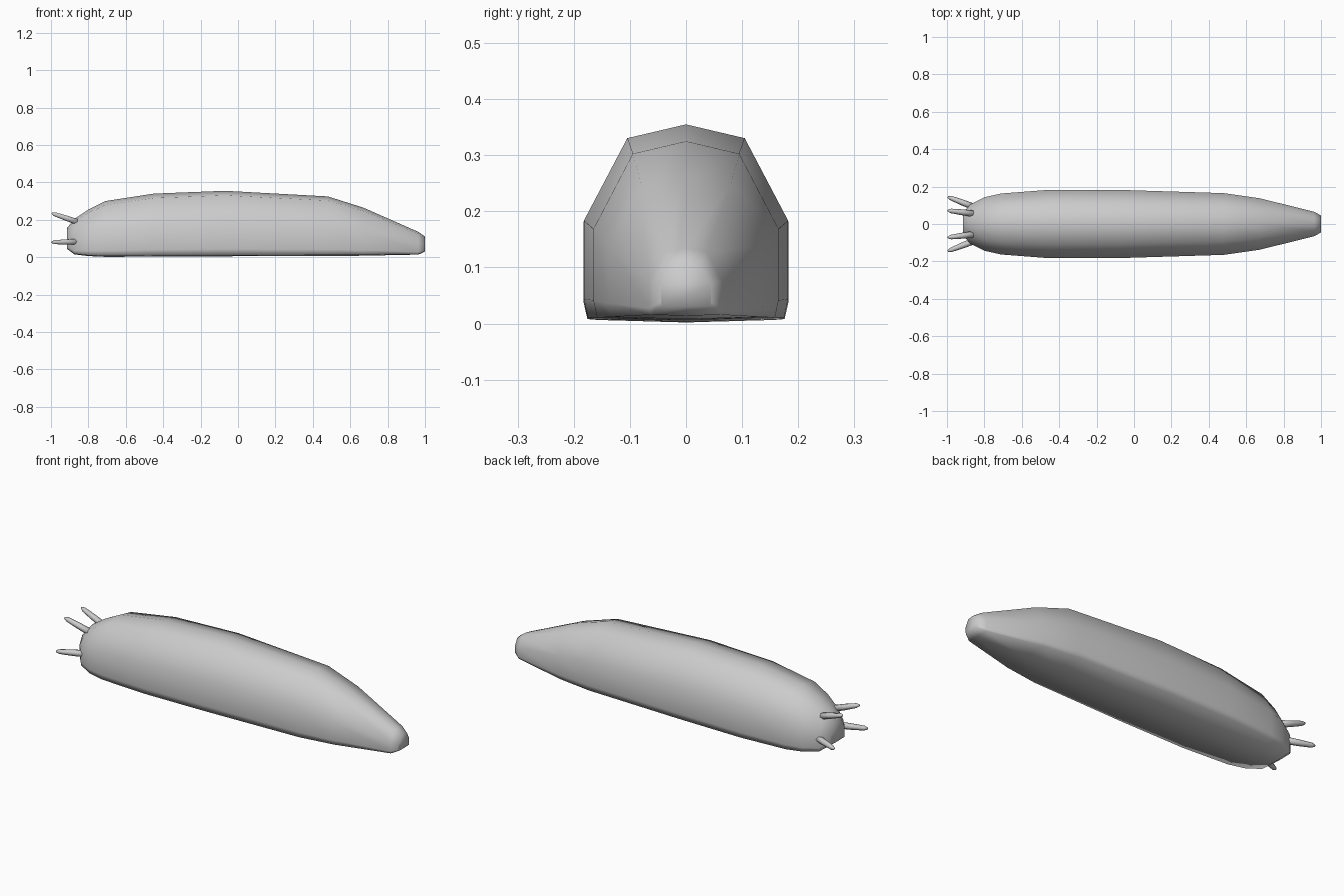
import bpy, bmesh
from mathutils import Vector

if "Cube" in bpy.data.objects:
    bpy.data.objects.remove(bpy.data.objects["Cube"])

grey = bpy.data.materials.new("plain grey")
grey.diffuse_color = (0.6, 0.6, 0.6, 1)
grey.use_nodes = True
grey.node_tree.nodes["Principled BSDF"].inputs["Base Color"].default_value = grey.diffuse_color


def finish(name, bm):
    bmesh.ops.recalc_face_normals(bm, faces=bm.faces[:])
    for f in bm.faces:
        f.smooth = True
    mesh = bpy.data.meshes.new(name)
    bm.to_mesh(mesh)
    bm.free()
    mesh.materials.append(grey)
    ob = bpy.data.objects.new(name, mesh)
    bpy.context.collection.objects.link(ob)
    return ob


def skin(bm, rings):
    """Bridge equal-length rings of points and cap both ends."""
    rings = [[bm.verts.new(p) for p in r] for r in rings]
    n = len(rings[0])
    for a, b in zip(rings, rings[1:]):
        for i in range(n):
            j = (i + 1) % n
            bm.faces.new((a[i], a[j], b[j], b[i]))
    bm.faces.new(rings[0])
    bm.faces.new(rings[-1])


# Body: half cross-section (width share, height share), bottom to top
half = [(0.96, 0.015), (1, 0.11), (1, 0.51), (0.575, 0.93)]
section = [(0, 0)] + half + [(0, 1)] + [(-y, z) for y, z in reversed(half)]
# Stations along the body: x, half width, bottom, top
stations = [
    (-0.915, 0.06, 0.045, 0.155), (-0.875, 0.105, 0.015, 0.205),
    (-0.80, 0.143, 0.006, 0.255), (-0.71, 0.163, 0.002, 0.30),
    (-0.45, 0.183, 0.003, 0.34), (-0.07, 0.182, 0.005, 0.355),
    (0.48, 0.165, 0.006, 0.325), (0.67, 0.138, 0.008, 0.265),
    (0.965, 0.065, 0.014, 0.135), (1.0, 0.045, 0.03, 0.11),
]
bm = bmesh.new()
skin(bm, [[(x, y * w, lo + z * (hi - lo)) for y, z in section]
          for x, w, lo, hi in stations])
finish("body", bm)


# Feelers: tapered six-sided stalks, mirrored left and right
def feeler(name, base, tip):
    base, tip = Vector(base), Vector(tip)
    axis = tip - base
    u = axis.cross(Vector((0, 0, 1))).normalized()
    v = axis.cross(u).normalized()
    ring = [(1, 0), (0.5, 0.87), (-0.5, 0.87), (-1, 0), (-0.5, -0.87), (0.5, -0.87)]
    bm = bmesh.new()
    skin(bm, [[base + axis * t + (u * a + v * b) * r for a, b in ring]
              for t, r in ((0, 0.018), (0.5, 0.016), (0.9, 0.012), (1, 0.005))])
    finish(name, bm)


for side, label in ((-1, "front"), (1, "back")):
    feeler("upper_feeler_" + label, (-0.84, side * 0.053, 0.182), (-0.995, side * 0.072, 0.235))
    feeler("lower_feeler_" + label, (-0.84, side * 0.085, 0.083), (-0.995, side * 0.145, 0.080))
